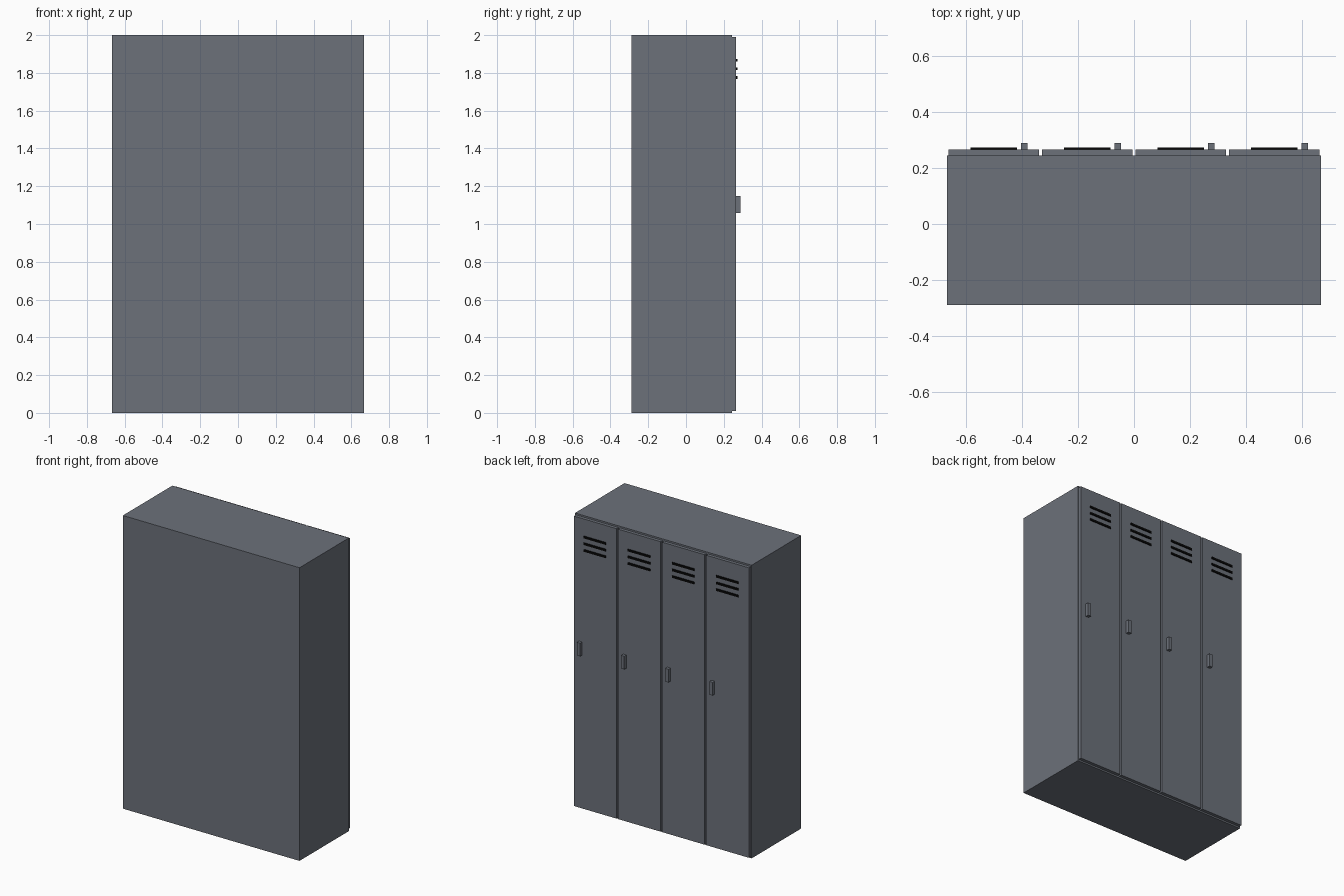
import bpy

default = bpy.data.objects.get("Cube")
if default:
    bpy.data.objects.remove(default, do_unlink=True)


def make_material(name, rgb):
    mat = bpy.data.materials.new(name)
    mat.use_nodes = True
    color = (*rgb, 1.0)
    mat.diffuse_color = color
    mat.node_tree.nodes["Principled BSDF"].inputs["Base Color"].default_value = color
    return mat


steel = make_material("grey_steel", (0.15, 0.165, 0.195))
black = make_material("vent_black", (0.002, 0.002, 0.002))


def box(name, size, center, mat):
    bpy.ops.mesh.primitive_cube_add(size=1, location=center)
    obj = bpy.context.object
    obj.name = name
    obj.scale = size
    bpy.ops.object.transform_apply(location=False, rotation=False, scale=True)
    obj.data.materials.append(mat)
    return obj


WIDTH, DEPTH, HEIGHT = 1.333, 0.533, 2.0
DOORS = 4
PITCH = WIDTH / DOORS
GAP = 0.0117
BACK = -0.289
BODY_FACE = BACK + DEPTH
DOOR_THICK = 0.022
DOOR_FACE = BODY_FACE + DOOR_THICK

# Cabinet body
box("cabinet_body", (WIDTH, DEPTH, HEIGHT), (0, BACK + DEPTH / 2, HEIGHT / 2), steel)

# Doors on the +y side, each with a handle and three vent slots
for i in range(DOORS):
    x = (i - (DOORS - 1) / 2) * PITCH
    n = i + 1
    box(f"door_{n}", (PITCH - GAP, DOOR_THICK, HEIGHT - 0.022),
        (x, BODY_FACE + DOOR_THICK / 2, HEIGHT / 2), steel)
    box(f"door_handle_{n}", (0.0235, 0.023, 0.09),
        (x + 0.109, DOOR_FACE + 0.0115, 1.102), steel)
    for k in range(3):
        box(f"vent_slot_{n}_{k + 1}", (0.167, 0.012, 0.0145),
            (x, DOOR_FACE, 1.867 - k * 0.0455), black)
